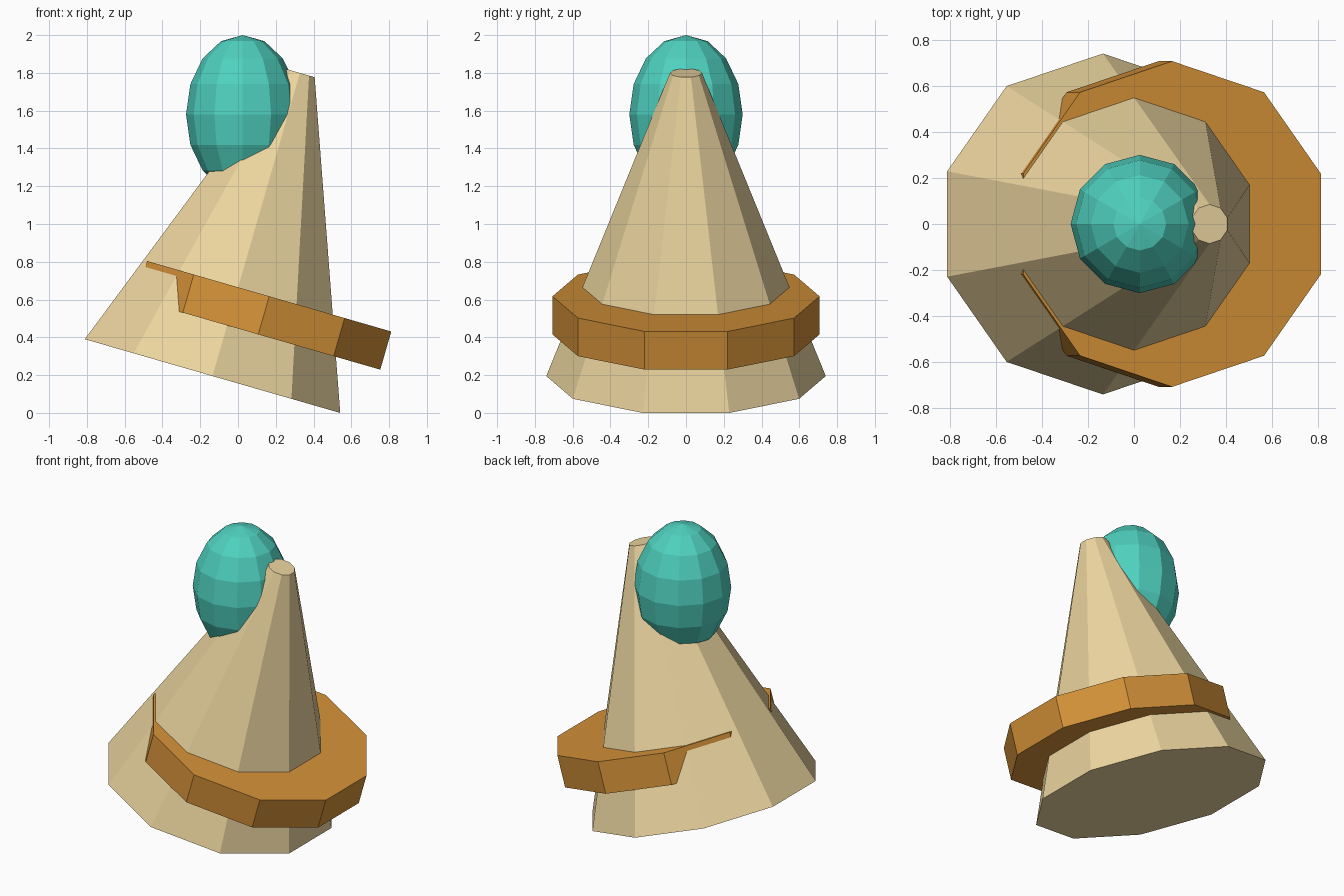
import bpy
from math import radians
from mathutils import Matrix, Vector

if "Cube" in bpy.data.objects:
    bpy.data.objects.remove(bpy.data.objects["Cube"])

TILT = Matrix.Rotation(radians(16.1), 4, 'Y')
BASE = Vector((-0.135, 0, 0.195))      # centre of the tilted cone base
SIDES = 10


def srgb(*c):
    return [v / 12.92 if v <= 0.04045 else ((v + 0.055) / 1.055) ** 2.4 for v in c] + [1]


def finish(name, color):
    ob = bpy.context.object
    ob.name = ob.data.name = name
    mat = bpy.data.materials.new(name + "_colour")
    mat.diffuse_color = srgb(*color)
    mat.use_nodes = True
    mat.node_tree.nodes["Principled BSDF"].inputs["Base Color"].default_value = mat.diffuse_color
    ob.data.materials.append(mat)
    return ob


def tilted_frustum(name, r1, r2, height, offset, color):
    """Ten-sided frustum placed in the leaning hat frame; offset is its mid point."""
    bpy.ops.mesh.primitive_cone_add(
        vertices=SIDES, radius1=r1, radius2=r2, depth=height,
        location=BASE + TILT @ Vector(offset), rotation=TILT.to_euler())
    return finish(name, color)


# leaning cone body
H = 1.67
tilted_frustum("hat_cone", 0.74, 0.085, H, (0, 0, H / 2), (0.92, 0.83, 0.62))

# off-centre band around the cone
tilted_frustum("hat_band", 0.707, 0.707, 0.21, (0.1715, 0, 0.384), (0.83, 0.57, 0.22))

# upright egg-shaped pompom beside the tip
bpy.ops.mesh.primitive_uv_sphere_add(segments=12, ring_count=8, radius=1,
                                     location=(0.025, 0, 1.58))
bpy.context.object.scale = (0.3, 0.3, 0.42)
finish("pompom", (0.31, 0.82, 0.75))
